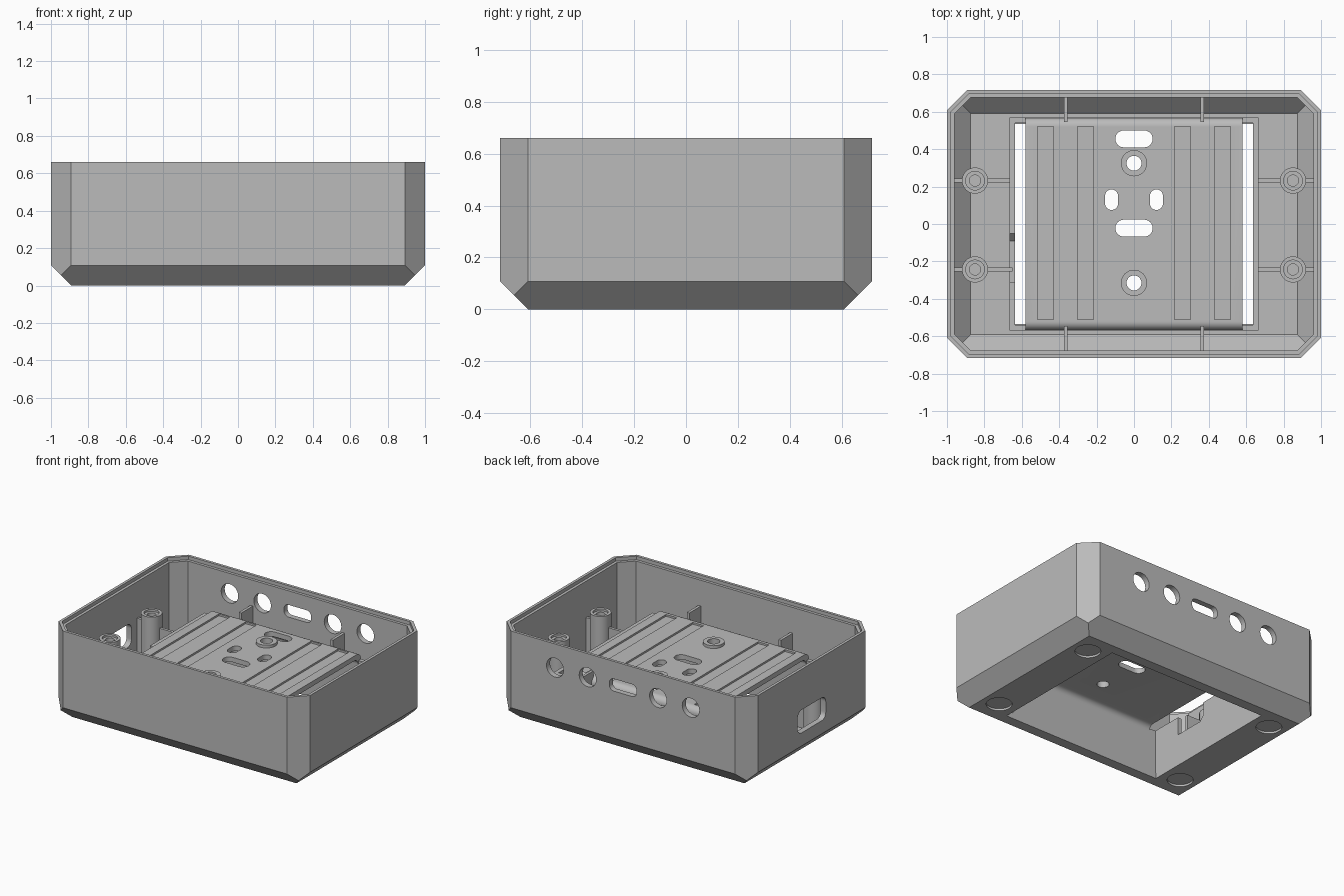
import bpy, bmesh, math

if "Cube" in bpy.data.objects:
    bpy.data.objects.remove(bpy.data.objects["Cube"])

grey = bpy.data.materials.new("grey_plastic")
grey.diffuse_color = (0.5, 0.5, 0.5, 1)
grey.use_nodes = True
grey.node_tree.nodes["Principled BSDF"].inputs["Base Color"].default_value = grey.diffuse_color


def finish(name, bm):
    bmesh.ops.recalc_face_normals(bm, faces=bm.faces)
    me = bpy.data.meshes.new(name)
    bm.to_mesh(me)
    bm.free()
    ob = bpy.data.objects.new(name, me)
    bpy.context.collection.objects.link(ob)
    me.materials.append(grey)
    return ob


def prism(name, pts, axis, lo, hi):
    """Extrude a 2D outline along an axis from lo to hi."""
    to3 = {'x': lambda u, v, w: (w, u, v),
           'y': lambda u, v, w: (u, w, v),
           'z': lambda u, v, w: (u, v, w)}[axis]
    clean = [p for i, p in enumerate(pts) if math.dist(p, pts[i - 1]) > 1e-5]
    bm = bmesh.new()
    a = [bm.verts.new(to3(u, v, lo)) for u, v in clean]
    b = [bm.verts.new(to3(u, v, hi)) for u, v in clean]
    bm.faces.new(a)
    bm.faces.new(b[::-1])
    for i in range(len(a)):
        bm.faces.new((a[i - 1], a[i], b[i], b[i - 1]))
    return finish(name, bm)


def rrect(cx, cy, w, h, r=0.0, n=8):
    """Rounded rectangle outline (a circle when w = h = 2r)."""
    pts = []
    for k, (sx, sy) in enumerate(((1, 1), (-1, 1), (-1, -1), (1, -1))):
        for i in range(n + 1):
            t = math.pi / 2 * (k + i / n)
            pts.append((cx + sx * (w / 2 - r) + r * math.cos(t),
                        cy + sy * (h / 2 - r) + r * math.sin(t)))
    return pts


def circle(cx, cy, r):
    return rrect(cx, cy, 2 * r, 2 * r, r)


def cut(ob, *cutters):
    """Subtract cutters from an object and remove them."""
    for c in cutters:
        m = ob.modifiers.new("cut", 'BOOLEAN')
        m.operation, m.solver, m.object = 'DIFFERENCE', 'EXACT', c
        bpy.context.view_layer.objects.active = ob
        bpy.ops.object.modifier_apply(modifier=m.name)
        bpy.data.objects.remove(c)


def octagon(x, y, c):
    return [(sx * px, sy * py) for sx in (1, -1) for sy in (1, -1)
            for px, py in ((x, y - c), (x - c, y))]


def tub(name, x, y, c, z0, z1, b):
    """Box with chamfered upright corners and a chamfered bottom."""
    bm = bmesh.new()
    pts = [(u, v, z) for z in (z0 + b, z1) for u, v in octagon(x, y, c)]
    for sx in (1, -1):
        for sy in (1, -1):
            pts.append((sx * (x - b), sy * (y - b), z0))
            h = c / 2
            pts.append((sx * (x - h), sy * (y - h), z0 + b - h))
    vs = [bm.verts.new(p) for p in pts]
    bmesh.ops.convex_hull(bm, input=vs)
    bmesh.ops.dissolve_limit(bm, angle_limit=0.01, verts=bm.verts, edges=bm.edges)
    return finish(name, bm)


# outer shell: hollow tub with a stepped rim
shell = tub("shell", 1, .717, .108, 0, .66, .108)
cut(shell, tub("cavity", .96, .677, .088, .04, .8, .085))
rim = octagon(.98, .697, .098)
rim.sort(key=lambda p: math.atan2(p[1], p[0]))
cut(shell, prism("rim_cut", rim, 'z', .635, .8))
# opening through the floor and round foot recesses
cut(shell, prism("floor_cut", rrect(0, 0, 1.27, 1.07, 0, 1), 'z', -.1, .1))
for sx in (1, -1):
    for sy in (1, -1):
        cut(shell, prism("foot_cut", circle(sx * .77, sy * .45, .085), 'z', -.1, .015))
# back wall holes
for x in (-.54, -.28, .28, .54):
    cut(shell, prism("hole_cut", circle(x, .49, .068), 'y', .6, .8))
cut(shell, prism("slot_cut", rrect(0, .49, .215, .088, .035), 'y', .6, .8))
# left wall port
cut(shell, prism("port_cut", rrect(0, .285, .32, .165, .045), 'x', -1.1, -.9))

# low wall around the floor opening, notched on the left
frame = prism("opening_frame", rrect(0, 0, 1.33, 1.14, 0, 1), 'z', .02, .36)
cut(frame, prism("frame_cut", rrect(0, 0, 1.27, 1.08, 0, 1), 'z', -.1, .5),
    prism("notch_cut", [(-.31, .23), (-.09, .23), (-.05, .27), (-.05, .5), (-.31, .5)],
          'x', -.7, -.6))


# raised platform: rounded arch running along x
def arch(y, z, r, base):
    right = [(y - r + r * math.cos(t), z - r + r * math.sin(t))
             for t in (math.pi / 2 * i / 8 for i in range(9))]
    return [(y, base)] + right + [(-u, v) for u, v in right[::-1]] + [(-y, base)]


platform = prism("platform", arch(.567, .41, .045, .02), 'x', -.58, .58)
cut(platform, prism("arch_cut", arch(.535, .375, .04, -.1), 'x', -.7, .7))
for x in (-.473, -.26, .26, .473):
    cut(platform, prism("groove_cut", rrect(x, .005, .086, 1.03, 0, 1), 'z', .397, .5))
for x, y, w, h in ((0, .455, .2, .09), (0, -.022, .2, .09),
                   (-.12, .13, .07, .11), (.12, .13, .07, .11)):
    cut(platform, prism("slot_cut", rrect(x, y, w, h, min(w, h) / 2), 'z', .3, .5))
for y in (.325, -.315):
    cut(platform, prism("hole_cut", circle(0, y, .04), 'z', .3, .5))
    boss = prism("platform_boss", circle(0, y, .07), 'z', .39, .43)
    cut(boss, prism("hole_cut", circle(0, y, .04), 'z', .3, .5))

for s in (1, -1):
    for y in (.232, -.243):
        # screw post with stepped bore
        x = s * .85
        post = prism("screw_post", circle(x, y, .07), 'z', .03, .44)
        cut(post, prism("bore", circle(x, y, .03), 'z', .1, .6),
            prism("counterbore", circle(x, y, .05), 'z', .425, .6))
        # ribs on both sides of the post
        for name, outline in (
                ("inner_rib", [(.65, .02), (.8, .02), (.8, .35), (.65, .35)]),
                ("outer_rib", [(.9, .085), (.97, .14), (.97, .375), (.9, .375)])):
            prism(name, [(s * u, v) for u, v in outline], 'y', y - .01, y + .01)
    # ribs from platform to front and back walls
    for x in (.365, -.365):
        prism("wall_rib", [(s * u, v) for u, v in (
            (.56, .02), (.685, .14), (.685, .45), (.545, .45), (.545, .4), (.56, .385))],
            'x', x - .01, x + .01)

# smooth round surfaces, keep edges sharp
bpy.ops.object.select_all(action='DESELECT')
for ob in bpy.context.scene.objects:
    ob.select_set(True)
bpy.context.view_layer.objects.active = shell
bpy.ops.object.shade_smooth_by_angle(angle=math.radians(30))
